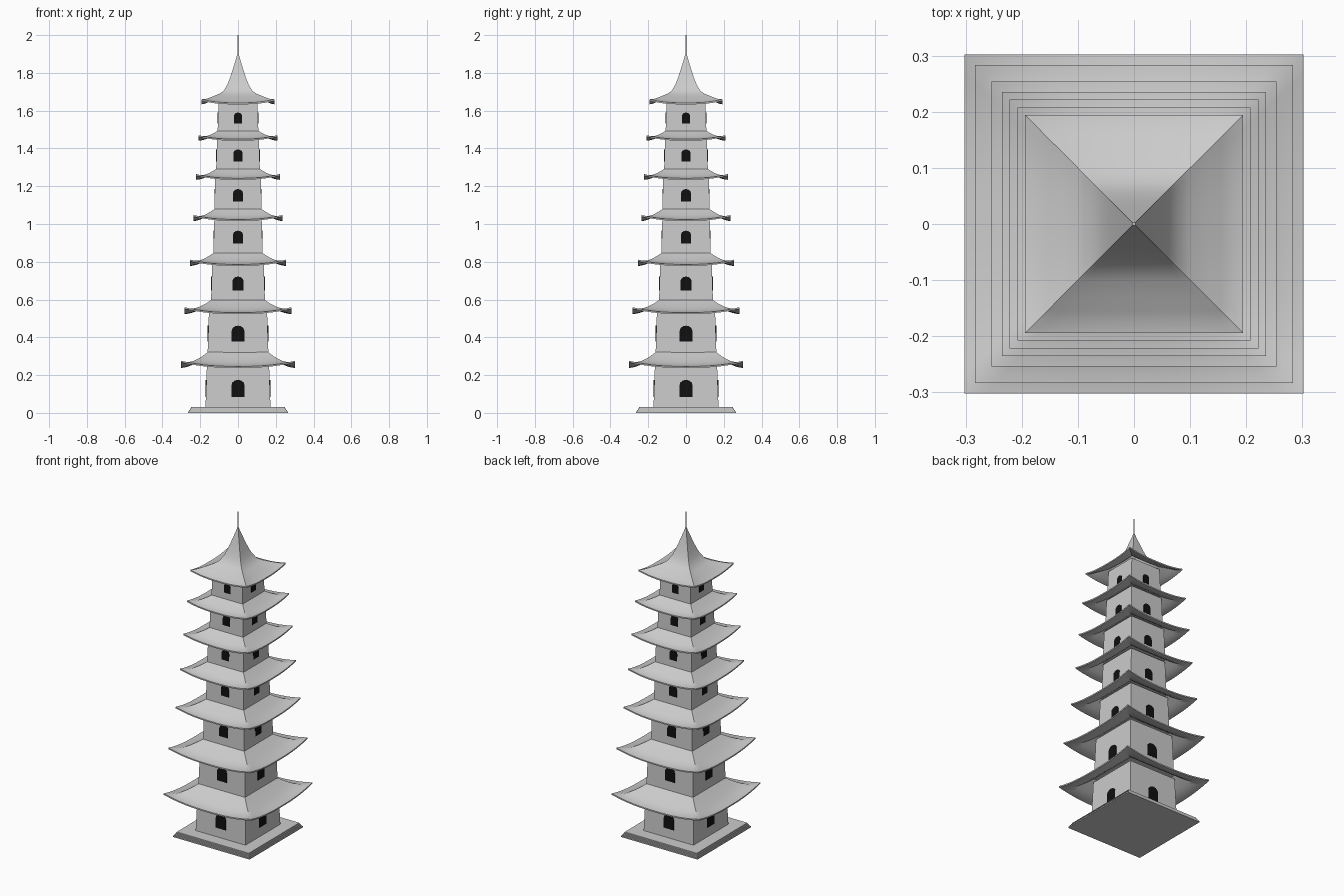
import bpy, bmesh, math
from mathutils import Matrix, Vector

if "Cube" in bpy.data.objects:
    bpy.data.objects.remove(bpy.data.objects["Cube"])

# Per tier: wall half-width, wall base z, eave half-width, eave z, window half-width, sill z, window top z
TIERS = [
    (.172, .030, .302, .246, .035, .085, .175),
    (.161, .324, .283, .531, .034, .377, .462),
    (.143, .600, .254, .786, .030, .647, .722),
    (.131, .849, .235, 1.024, .027, .897, .965),
    (.126, 1.082, .222, 1.242, .026, 1.120, 1.185),
    (.116, 1.294, .208, 1.449, .025, 1.332, 1.395),
    (.108, 1.496, .194, 1.641, .022, 1.532, 1.590),
]
# Concave roof section: (fraction outward, fraction upward)
EAVE_ROOF = [(1, 0), (.9, .02), (.8, .06), (.7, .12), (.6, .20), (.5, .31), (.4, .43), (.2, .70), (0, 1)]
# Spire roof section: (half-width, z)
TOP_ROOF = [(.194, 1.641), (.175, 1.645), (.155, 1.655), (.13, 1.668), (.10, 1.684), (.076, 1.702),
            (.057, 1.735), (.043, 1.77), (.030, 1.81), (.018, 1.85), (.009, 1.88), (.002, 1.905)]

black = bpy.data.materials.new("dark_opening")
black.diffuse_color = (.005, .005, .005, 1)
black.use_nodes = True
black.node_tree.nodes["Principled BSDF"].inputs["Base Color"].default_value = black.diffuse_color


def finish(name, bm, material=None):
    bmesh.ops.recalc_face_normals(bm, faces=bm.faces)
    mesh = bpy.data.meshes.new(name)
    bm.to_mesh(mesh)
    bm.free()
    obj = bpy.data.objects.new(name, mesh)
    bpy.context.collection.objects.link(obj)
    if material:
        mesh.materials.append(material)
    return obj


def frustum(bm, r0, z0, r1, z1):
    rings = [[bm.verts.new((sx * r, sy * r, z)) for sx, sy in ((-1, -1), (1, -1), (1, 1), (-1, 1))]
             for r, z in ((r0, z0), (r1, z1))]
    bm.faces.new(rings[0][::-1])
    bm.faces.new(rings[1])
    for i in range(4):
        j = (i + 1) % 4
        bm.faces.new((rings[0][i], rings[0][j], rings[1][j], rings[1][i]))


def roof(name, section, lift, thickness=.008, seg=16):
    """Four-sided swept roof whose eaves curl up towards the corners."""
    bm = bmesh.new()
    outer, inner = section[0][0], section[-1][0]
    for side in range(4):
        rot = Matrix.Rotation(side * math.pi / 2, 3, 'Z')
        rows = []
        for r, z in section:
            w = ((r - inner) / (outer - inner)) ** 2
            row = []
            for k in range(seg + 1):
                u = 2 * k / seg - 1
                row.append(bm.verts.new(rot @ Vector((u * r, -r, z + lift * w * abs(u) ** 2.5))))
            rows.append(row)
        for a, b in zip(rows, rows[1:]):
            for k in range(seg):
                bm.faces.new((a[k], a[k + 1], b[k + 1], b[k]))
    bmesh.ops.remove_doubles(bm, verts=bm.verts, dist=1e-5)
    # Underside: same surface lowered, joined round the eave and the upper rim
    top_faces = bm.faces[:]
    rim = [e for e in bm.edges if e.is_boundary]
    dup = bmesh.ops.duplicate(bm, geom=bm.verts[:] + bm.edges[:] + top_faces)
    vmap = dup["vert_map"]
    low = [g for g in dup["geom"] if isinstance(g, bmesh.types.BMVert)]
    bmesh.ops.translate(bm, verts=low, vec=(0, 0, -thickness))
    for e in rim:
        a, b = e.verts
        bm.faces.new((a, b, vmap[b], vmap[a]))
    obj = finish(name, bm)
    bpy.ops.object.select_all(action='DESELECT')
    obj.select_set(True)
    bpy.context.view_layer.objects.active = obj
    bpy.ops.object.shade_smooth_by_angle(angle=math.radians(35))
    return obj


def windows(name, hw, z0, z1, wall):
    """Arched dark opening on each of the four walls."""
    bm = bmesh.new()
    spring = z1 - hw * .85
    outline = [(-hw, z0), (hw, z0)] + [
        (hw * math.cos(a), spring + (z1 - spring) * math.sin(a))
        for a in (math.pi * i / 6 for i in range(7))]
    for side in range(4):
        rot = Matrix.Rotation(side * math.pi / 2, 3, 'Z')
        front = [bm.verts.new(rot @ Vector((x, -wall, z))) for x, z in outline]
        back = [bm.verts.new(rot @ Vector((x, -wall + .02, z))) for x, z in outline]
        bm.faces.new(front)
        bm.faces.new(back[::-1])
        n = len(outline)
        for i in range(n):
            j = (i + 1) % n
            bm.faces.new((front[i], back[i], back[j], front[j]))
    finish(name, bm, black)


# Stepped plinth
bm = bmesh.new()
for i in range(4):
    r = .264 - .005 * i
    frustum(bm, r, .0075 * i, r, .0075 * (i + 1))
finish("plinth", bm)

# Storeys: tapered walls, windows and curled roof
for i, (wall, z0, eave, ze, win, sill, head) in enumerate(TIERS):
    last = i == len(TIERS) - 1
    peak = ze + .04 if last else TIERS[i + 1][1]
    top = ze + .55 * (peak - ze)
    wall_top = wall * .95
    bm = bmesh.new()
    frustum(bm, wall, z0 - (0 if i == 0 else .012), wall_top, top)
    finish(f"storey_{i + 1}_walls", bm)

    t = (sill - z0) / (top - z0)
    windows(f"storey_{i + 1}_windows", win, sill, head, wall + (wall_top - wall) * t + .001)

    if last:
        section = TOP_ROOF
    else:
        inner = TIERS[i + 1][0] - .004
        section = [(inner + (eave - inner) * f, ze + (peak - ze) * h) for f, h in EAVE_ROOF]
    roof(f"storey_{i + 1}_roof", section, .1 * eave)

# Finial rod
bpy.ops.mesh.primitive_cylinder_add(vertices=12, radius=.003, depth=.12, location=(0, 0, 1.94))
bpy.context.object.name = "finial"
